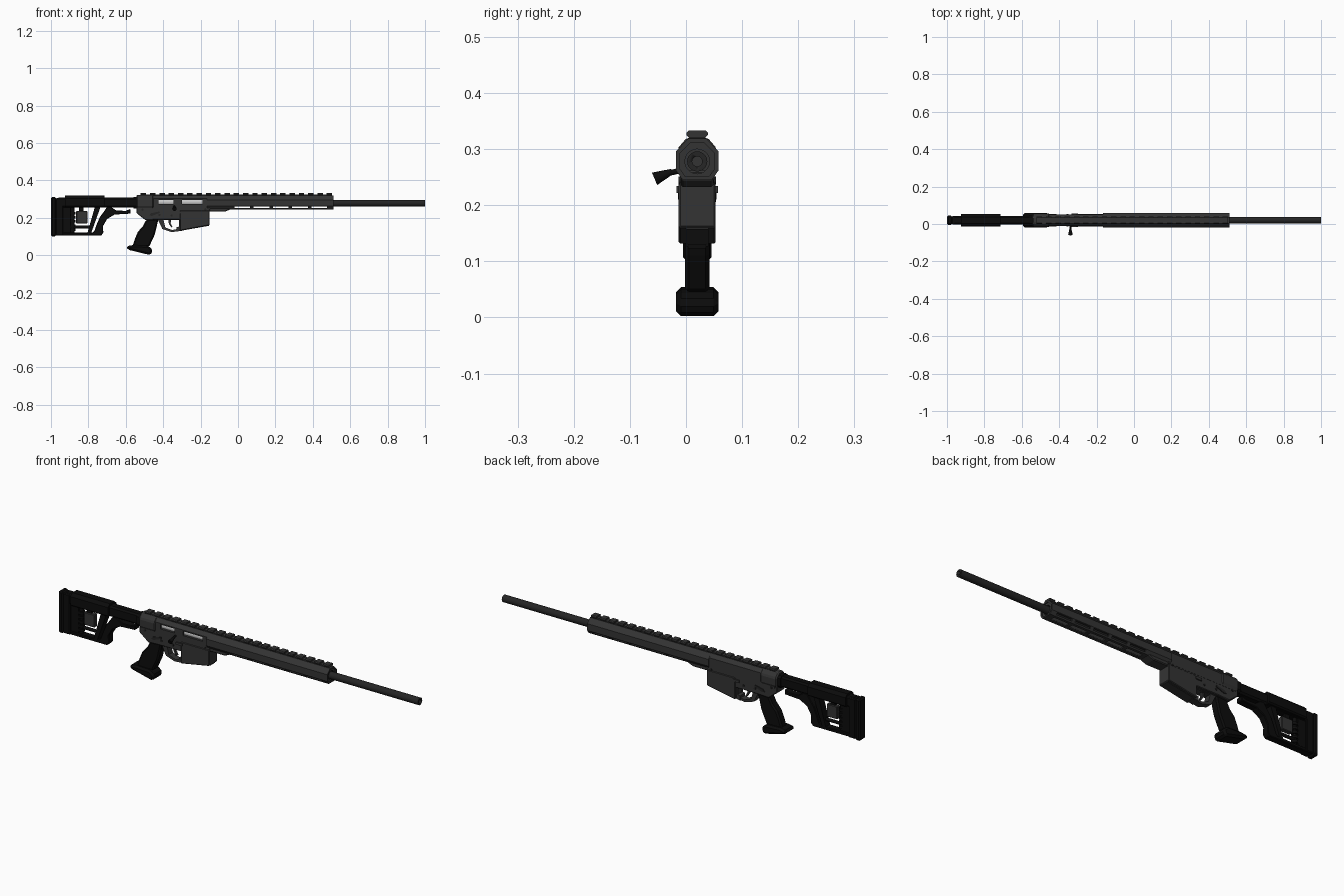
import bpy, bmesh, math
from mathutils import Vector, Matrix

YC = 0.02      # centre plane of the body
ZB = 0.278     # bore height


def material(name, v):
    m = bpy.data.materials.new(name)
    m.diffuse_color = (v, v, v, 1)
    return m


GREY = material("gunmetal grey", 0.034)
STEEL = material("barrel dark grey", 0.018)
BLACK = material("matte black", 0.0035)
SILVER = material("polished silver", 0.6)


def finish(name, bm, mat, bevel=0):
    bmesh.ops.recalc_face_normals(bm, faces=bm.faces)
    me = bpy.data.meshes.new(name)
    bm.to_mesh(me)
    bm.free()
    ob = bpy.data.objects.new(name, me)
    bpy.context.collection.objects.link(ob)
    me.materials.append(mat)
    if bevel:
        b = ob.modifiers.new("bevel", 'BEVEL')
        b.width, b.segments, b.limit_method = bevel, 1, 'ANGLE'
    return ob


def prism(name, pts, lo, hi, mat, axis='y', bevel=0):
    """Extrude an (x, z) profile along y, or a (y, z) profile along x; y is relative to the centre plane."""
    bm = bmesh.new()
    def put(p, t):
        return bm.verts.new((p[0], YC + t, p[1]) if axis == 'y' else (t, YC + p[0], p[1]))
    a, b = [put(p, lo) for p in pts], [put(p, hi) for p in pts]
    bm.faces.new(a)
    bm.faces.new(b[::-1])
    for i in range(len(pts)):
        j = (i + 1) % len(pts)
        bm.faces.new((a[i], a[j], b[j], b[i]))
    return finish(name, bm, mat, bevel)


def slab(name, pts, half, mat, bevel=0):
    return prism(name, pts, -half, half, mat, 'y', bevel)


def box(name, x0, x1, y0, y1, z0, z1, mat, bevel=0):
    return prism(name, [(x0, z0), (x1, z0), (x1, z1), (x0, z1)], y0, y1, mat, 'y', bevel)


def mirrored(half):
    return half + [(-y, z) for y, z in reversed(half)]


def rod(name, p, q, r1, r2, mat, sides=16):
    p, q = Vector(p), Vector(q)
    d = q - p
    bm = bmesh.new()
    bmesh.ops.create_cone(bm, cap_ends=True, segments=sides, radius1=r1, radius2=r2, depth=d.length,
                          matrix=Matrix.Translation((p + q) / 2) @ d.to_track_quat('Z', 'Y').to_matrix().to_4x4())
    ob = finish(name, bm, mat)
    activate(ob)
    bpy.ops.object.shade_smooth_by_angle(angle=math.radians(40))
    return ob


def activate(ob):
    bpy.ops.object.select_all(action='DESELECT')
    ob.select_set(True)
    bpy.context.view_layer.objects.active = ob


def cut(ob, cutter):
    m = ob.modifiers.new("cut", 'BOOLEAN')
    m.operation, m.object, m.solver = 'DIFFERENCE', cutter, 'EXACT'
    activate(ob)
    bpy.ops.object.modifier_apply(modifier=m.name)
    bpy.data.objects.remove(cutter)


# barrel with open bore, bolt inside
barrel = rod("barrel", (-0.15, YC, ZB), (1.0, YC, ZB), 0.018, 0.018, STEEL, 20)
cut(barrel, rod("bore", (-0.2, YC, ZB), (1.1, YC, ZB), 0.009, 0.009, STEEL, 16))
rod("bolt", (-0.46, YC, 0.284), (-0.149, YC, 0.284), 0.022, 0.022, SILVER)
rod("bolt_handle", (-0.34, YC - 0.02, 0.264), (-0.34, -0.036, 0.256), 0.005, 0.005, BLACK, 10)
rod("bolt_knob", (-0.34, -0.025, 0.26), (-0.34, -0.056, 0.247), 0.005, 0.012, BLACK, 12)

# octagonal handguard, hollow, with slots along the lower sides and bottom
OUT = mirrored([(0.016, 0.319), (0.038, 0.296), (0.038, 0.262), (0.026, 0.245)])
INN = mirrored([(0.012, 0.311), (0.031, 0.292), (0.031, 0.265), (0.021, 0.251)])
guard = prism("handguard", OUT, -0.165, 0.51, GREY, 'x')
cut(guard, prism("hollow", INN, -0.14, 0.6, GREY, 'x'))
for i in range(5):
    x = -0.02 + 0.103 * i
    cut(guard, box("side_slot", x, x + 0.085, -0.1, 0.1, 0.2515, 0.261, GREY))
    cut(guard, box("bottom_slot", x, x + 0.085, -0.013, 0.013, 0.23, 0.2525, GREY))
cap = prism("handguard_cap", INN, 0.492, 0.506, GREY, 'x')
cut(cap, rod("cap_hole", (0.4, YC, ZB), (0.6, YC, ZB), 0.022, 0.022, GREY, 20))
slab("handguard_step", [(-0.155, 0.262), (-0.04, 0.262), (-0.04, 0.245), (-0.07, 0.232), (-0.155, 0.232)],
     0.029, GREY, 0.004)

# top rail with repeating teeth
slab("rail_base", [(-0.535, 0.312), (-0.515, 0.325), (0.485, 0.325), (0.505, 0.312)], 0.014, GREY)
TOOTH = mirrored([(0.015, 0.333), (0.019, 0.329), (0.019, 0.325), (0.014, 0.32)])
for i in range(21):
    x = -0.52 + 0.0497 * i
    prism("rail_tooth", TOOTH, x, x + 0.029, GREY, 'x')

# upper receiver with bolt windows on the front side
upper = prism("upper_receiver", mirrored([(0.016, 0.32), (0.031, 0.302), (0.031, 0.245)]), -0.53, -0.15, GREY, 'x')
for x0, x1 in ((-0.425, -0.345), (-0.3, -0.19)):
    cut(upper, box("window", x0, x1, -0.1, -0.012, 0.274, 0.296, GREY))
prism("rear_receiver_block", mirrored([(0.017, 0.322), (0.036, 0.3), (0.036, 0.262), (0.028, 0.246)]),
      -0.543, -0.45, GREY, 'x', 0.006)
prism("stock_lock_ring", mirrored([(0.018, 0.31), (0.029, 0.3), (0.029, 0.262), (0.02, 0.25)]),
      -0.56, -0.54, BLACK, 'x')

# lower receiver, magazine and trigger group
slab("lower_receiver", [(-0.543, 0.262), (-0.152, 0.262), (-0.152, 0.19), (-0.436, 0.19), (-0.495, 0.187),
                        (-0.543, 0.225)], 0.03, GREY, 0.003)
slab("magazine_well", [(-0.31, 0.24), (-0.152, 0.24), (-0.152, 0.16), (-0.31, 0.131)], 0.033, GREY, 0.003)
slab("magazine_base", [(-0.33, 0.15), (-0.155, 0.175), (-0.155, 0.157), (-0.33, 0.126)], 0.02, GREY)
ring = slab("trigger_guard", [(-0.436, 0.198), (-0.3, 0.198), (-0.3, 0.13), (-0.355, 0.123), (-0.404, 0.139),
                              (-0.425, 0.182)], 0.016, GREY)
cut(ring, slab("guard_hole", [(-0.398, 0.187), (-0.316, 0.187), (-0.314, 0.142), (-0.352, 0.134), (-0.388, 0.148)],
               0.1, GREY))
slab("trigger", [(-0.372, 0.195), (-0.358, 0.195), (-0.36, 0.17), (-0.35, 0.15), (-0.356, 0.148), (-0.37, 0.168)],
     0.006, GREY)
for s in (-1, 1):
    for x, z in ((-0.42, 0.215), (-0.355, 0.212), (-0.51, 0.243), (-0.175, 0.245)):
        rod("receiver_pin", (x, YC, z), (x, YC + s * 0.0335, z), 0.006, 0.006, STEEL, 10)
    slab("selector_lever", [(-0.475, 0.212), (-0.465, 0.224), (-0.42, 0.234), (-0.418, 0.226), (-0.46, 0.21)],
         0.034, STEEL)
    box("magazine_release", -0.335, -0.3, s * 0.034 - 0.003, s * 0.034 + 0.003, 0.222, 0.234, GREY)

# pistol grip with flared base
slab("grip", [(-0.425, 0.195), (-0.433, 0.16), (-0.445, 0.11), (-0.475, 0.045), (-0.565, 0.045), (-0.55, 0.09),
              (-0.535, 0.125), (-0.508, 0.155), (-0.49, 0.19)], 0.022, BLACK, 0.007)
slab("grip_base", [(-0.597, 0.048), (-0.592, 0.03), (-0.468, 0.0), (-0.455, 0.028), (-0.48, 0.05), (-0.56, 0.054)],
     0.038, BLACK, 0.012)

# stock: tube, cheek rest, butt pad and open frame
prism("stock_tube", mirrored([(0.014, 0.308), (0.022, 0.3), (0.022, 0.262), (0.014, 0.254)]), -0.96, -0.555, BLACK, 'x')
prism("cheek_rest", mirrored([(0.018, 0.318), (0.033, 0.304), (0.033, 0.262), (0.026, 0.256)]), -0.925, -0.715,
      BLACK, 'x')
box("butt_pad", -1.0, -0.972, -0.025, 0.025, 0.1, 0.31, BLACK, 0.007)
box("butt_plate", -0.974, -0.935, -0.023, 0.023, 0.104, 0.305, BLACK, 0.004)
box("stock_bottom_bar", -0.95, -0.73, -0.018, 0.018, 0.104, 0.12, BLACK, 0.003)
slab("stock_strut", [(-0.765, 0.258), (-0.735, 0.258), (-0.787, 0.112), (-0.807, 0.112)], 0.018, BLACK)
slab("stock_hook", [(-0.575, 0.247), (-0.575, 0.222), (-0.66, 0.217), (-0.7, 0.193), (-0.722, 0.155),
                    (-0.72, 0.12), (-0.73, 0.106), (-0.79, 0.106), (-0.768, 0.13), (-0.755, 0.165), (-0.738, 0.205),
                    (-0.715, 0.235), (-0.7, 0.258), (-0.68, 0.258), (-0.65, 0.238), (-0.6, 0.237)],
     0.018, BLACK, 0.003)
box("adjuster_column", -0.94, -0.895, -0.012, 0.012, 0.118, 0.258, BLACK)
box("adjuster_block", -0.865, -0.805, -0.012, 0.012, 0.17, 0.235, GREY, 0.003)
box("adjuster_post", -0.85, -0.825, -0.007, 0.007, 0.23, 0.26, BLACK)
for i in range(5):
    rod("adjuster_wheel_rib", (-0.885, YC, 0.13 + 0.022 * i), (-0.885, YC, 0.143 + 0.022 * i), 0.016, 0.016, BLACK, 12)
rod("adjuster_screw", (-0.885, YC, 0.118), (-0.885, YC, 0.258), 0.01, 0.01, BLACK, 10)
rod("length_screw", (-0.94, YC, 0.15), (-0.79, YC, 0.15), 0.008, 0.008, BLACK, 10)
